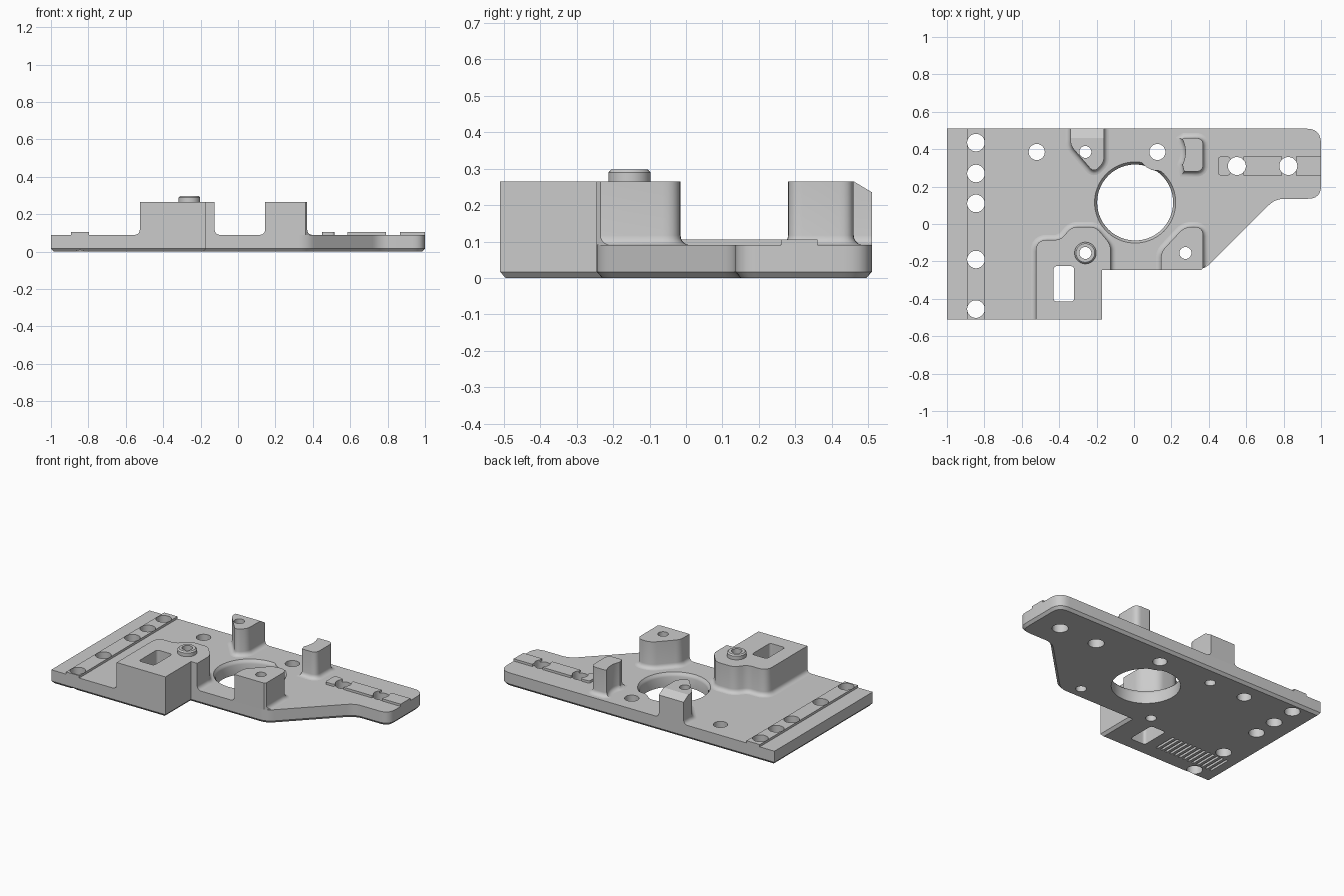
import bpy, bmesh, math
from mathutils import Vector

cube = bpy.data.objects.get("Cube")
if cube:
    bpy.data.objects.remove(cube, do_unlink=True)

grey = bpy.data.materials.new("machined_grey")
grey.use_nodes = True
grey.diffuse_color = (0.6, 0.6, 0.6, 1)
grey.node_tree.nodes["Principled BSDF"].inputs["Base Color"].default_value = (0.6, 0.6, 0.6, 1)

PLATE_TOP, POST_TOP, RIDGE_TOP = 0.09, 0.265, 0.105


def rounded(corners, steps=6):
    """Outline from (x, y, cut) corners; cut is how far each corner is eased."""
    out = []
    for i, (x, y, cut) in enumerate(corners):
        p = Vector((x, y))
        if not cut:
            out.append(p)
            continue
        a = p + (Vector(corners[i - 1][:2]) - p).normalized() * cut
        b = p + (Vector(corners[(i + 1) % len(corners)][:2]) - p).normalized() * cut
        for k in range(steps + 1):
            t = k / steps
            out.append(a * (1 - t) ** 2 + p * 2 * t * (1 - t) + b * t * t)
    return out


def rectangle(x0, x1, y0, y1, cut=0):
    return rounded([(x0, y0, cut), (x1, y0, cut), (x1, y1, cut), (x0, y1, cut)])


def circle(x, y, r, n=40):
    return [Vector((x + r * math.cos(math.tau * i / n), y + r * math.sin(math.tau * i / n)))
            for i in range(n)]


def on_plate_edge(a, b):
    m = (a + b) / 2
    return abs(m.y) > 0.505 or (m.y < -0.24 and m.x > -0.3)


def offset(poly, dist, skip=lambda a, b: False):
    """Move every side outward by dist, except skipped sides."""
    n = len(poly)
    sides = []
    for i in range(n):
        a, b = poly[i], poly[(i + 1) % n]
        d = (b - a).normalized()
        sides.append((Vector((d.y, -d.x)), 0 if skip(a, b) else dist))
    out = []
    for i, p in enumerate(poly):
        (n0, d0), (n1, d1) = sides[i - 1], sides[i]
        det = n0.x * n1.y - n0.y * n1.x
        if abs(det) < 0.001:
            move = n1 * d1
        else:
            move = Vector((d0 * n1.y - d1 * n0.y, d1 * n0.x - d0 * n1.x)) / det
        out.append(p + move)
    return out


def add_loft(bm, rings):
    """Closed solid through (outline, z) rings."""
    loops = [[bm.verts.new((p.x, p.y, z)) for p in poly] for poly, z in rings]
    n = len(loops[0])
    for low, high in zip(loops, loops[1:]):
        for i in range(n):
            j = (i + 1) % n
            bm.faces.new((low[i], low[j], high[j], high[i]))
    bm.faces.new(loops[0][::-1])
    bm.faces.new(loops[-1])


def finish(name, bm):
    bmesh.ops.recalc_face_normals(bm, faces=bm.faces)
    mesh = bpy.data.meshes.new(name)
    bm.to_mesh(mesh)
    bm.free()
    mesh.materials.append(grey)
    obj = bpy.data.objects.new(name, mesh)
    bpy.context.collection.objects.link(obj)
    return obj


parts = []


def solid(name, rings, trim=None):
    bm = bmesh.new()
    add_loft(bm, rings)
    if trim:
        bmesh.ops.bisect_plane(bm, geom=bm.verts[:] + bm.edges[:] + bm.faces[:],
                               plane_co=trim[0], plane_no=trim[1], clear_outer=True)
        edges = [e for e in bm.edges if e.is_boundary]
        bmesh.ops.holes_fill(bm, edges=edges, sides=0)
    parts.append(finish(name, bm))


def post(name, poly, trim=None):
    """Upright post with a curved fillet where it meets the plate."""
    r = 0.027
    rings = []
    for k in range(6):
        a = math.pi / 2 * k / 5
        rings.append((offset(poly, r * (1 - math.sin(a)), on_plate_edge),
                      PLATE_TOP + r * (1 - math.cos(a))))
    solid(name, rings + [(poly, POST_TOP)], trim)


# Base plate with chamfered underside
outline = rounded([(-1, -0.51, 0), (-0.17, -0.51, 0), (-0.17, -0.245, 0), (0.375, -0.245, 0.05),
                   (0.755, 0.135, 0.05), (1, 0.135, 0.07), (1, 0.51, 0.08), (-1, 0.51, 0)])
solid("base_plate", [(offset(outline, -0.015), 0), (outline, 0.017), (outline, PLATE_TOP)])

# Tall front block and its raised collar
post("front_block", rounded([
    (-0.525, -0.51, 0), (-0.17, -0.51, 0), (-0.17, -0.245, 0), (-0.125, -0.245, 0),
    (-0.125, -0.11, 0.03), (-0.205, -0.015, 0.035), (-0.335, -0.015, 0.035),
    (-0.39, -0.085, 0.035), (-0.525, -0.085, 0.06)]))
solid("block_collar", [(circle(-0.26, -0.155, 0.058), POST_TOP),
                       (circle(-0.26, -0.155, 0.058), 0.289),
                       (circle(-0.26, -0.155, 0.05), 0.297)])

# Posts around the central opening
post("rear_post", rounded([(-0.34, 0.51, 0), (-0.34, 0.42, 0.03), (-0.215, 0.275, 0.035),
                           (-0.16, 0.33, 0.03), (-0.16, 0.51, 0)]),
     trim=((0, 0.46, POST_TOP), (0, 0.03, 0.05)))
post("front_post", rounded([(0.145, -0.245, 0), (0.37, -0.245, 0), (0.37, -0.015, 0.05),
                            (0.27, -0.015, 0.04), (0.145, -0.15, 0.03)]),
     trim=((0.36, -0.245, 0), (1, -1, 0)))
hollow = [(0.125 + 0.15 * math.cos(a), 0.385 + 0.15 * math.sin(a), 0)
          for a in [math.radians(27 - 6 * k) for k in range(10)]]
post("side_post", rounded(hollow + [(0.268, 0.28, 0), (0.37, 0.28, 0.04),
                                    (0.37, 0.46, 0.04), (0.27, 0.46, 0)]))

# Raised ridges along the left and right mounting holes
solid("long_ridge", [(rectangle(-0.893, -0.797, -0.51, 0.51), z) for z in (PLATE_TOP, RIDGE_TOP)])
for name, x0, x1, cut in (("inner_ridge", 0.45, 0.515, 0.015),
                          ("middle_ridge", 0.585, 0.79, 0), ("outer_ridge", 0.865, 1, 0)):
    solid(name, [(rectangle(x0, x1, 0.26, 0.36, cut), z) for z in (PLATE_TOP, RIDGE_TOP)])

# Cutter shapes: screw holes, slot, central opening and underside grooves
cut = bmesh.new()
holes = [(-0.845, y, 0.047) for y in (0.435, 0.27, 0.11, -0.19, -0.455)]
holes += [(0.55, 0.31, 0.048), (0.825, 0.31, 0.048), (-0.52, 0.385, 0.043), (0.125, 0.385, 0.043),
          (-0.26, 0.385, 0.032), (0.275, -0.155, 0.032), (-0.26, -0.155, 0.032)]
for x, y, r in holes:
    add_loft(cut, [(circle(x, y, r), -0.05), (circle(x, y, r), 0.4)])
add_loft(cut, [(rectangle(-0.43, -0.32, -0.415, -0.225, 0.02), z) for z in (-0.05, 0.4)])


def opening(r):
    """Circle that stays clear of the nearby screw hole."""
    c = Vector((0.125, 0.385))
    return [c + (p - c).normalized() * max((p - c).length, 0.1)
            for p in circle(0.006, 0.115, r, 72)]


add_loft(cut, [(opening(r), z) for r, z in
               ((0.203, -0.05), (0.203, 0.065), (0.207, 0.078), (0.216, 0.088), (0.222, 0.1))])
for k in range(13):
    x = -0.51 - 0.034 * k
    add_loft(cut, [(rectangle(x - 0.008, x + 0.008, -0.4, -0.245), z) for z in (-0.05, 0.02)])
cutter = finish("hole_cutter", cut)
cutter.hide_render = True

# Cut every part, then smooth the rounded faces
for obj in parts:
    bpy.ops.object.select_all(action="DESELECT")
    bpy.context.view_layer.objects.active = obj
    obj.select_set(True)
    mod = obj.modifiers.new("holes", "BOOLEAN")
    mod.operation, mod.solver, mod.object = "DIFFERENCE", "EXACT", cutter
    bpy.ops.object.modifier_apply(modifier=mod.name)
    bpy.ops.object.shade_smooth_by_angle(angle=math.radians(30))
bpy.data.objects.remove(cutter, do_unlink=True)
